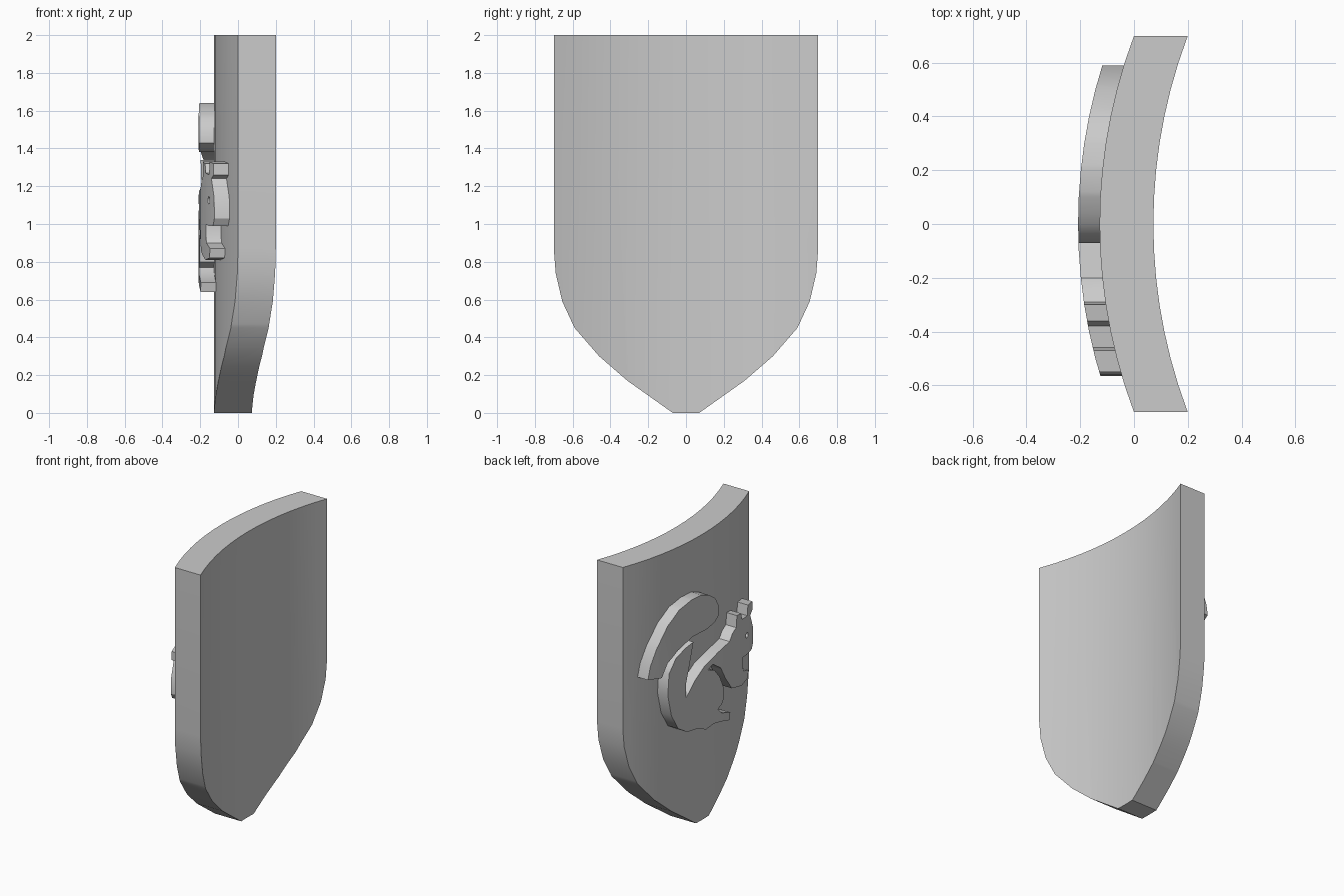
import bpy, bmesh, math
from mathutils import Vector

HALF_WIDTH, BULGE, STEP = 0.70, 0.128, 0.10
RADIUS = (HALF_WIDTH ** 2 + BULGE ** 2) / (2 * BULGE)

cube = bpy.data.objects.get("Cube")
if cube:
    bpy.data.objects.remove(cube, do_unlink=True)

grey = bpy.data.materials.new("plain grey")
grey.use_nodes = True
grey.diffuse_color = (0.6, 0.6, 0.6, 1)
grey.node_tree.nodes["Principled BSDF"].inputs["Base Color"].default_value = grey.diffuse_color


def arc(y):
    """Depth of the bowed shield face at y."""
    return RADIUS - BULGE - math.sqrt(RADIUS ** 2 - y ** 2)


def bowed(y):
    """The same arc, made of straight strips."""
    low = math.floor(y / STEP + 1e-4) * STEP
    t = (y - low) / STEP
    return arc(low) * (1 - t) + arc(low + STEP) * t


def bent_plate(name, outline, outer, inner):
    """Cut a flat outline into strips, bend it and give it thickness along x."""
    bm = bmesh.new()
    bm.faces.new([bm.verts.new((0, y / 100, z / 100)) for y, z in outline])
    for i in range(-6, 7):
        bmesh.ops.bisect_plane(bm, geom=bm.verts[:] + bm.edges[:] + bm.faces[:],
                               plane_co=(0, i * STEP, 0), plane_no=(0, 1, 0))
    for v in bm.verts:
        v.co.x = bowed(v.co.y) + outer
    result = bmesh.ops.extrude_face_region(bm, geom=bm.faces[:], use_keep_orig=True)
    moved = [g for g in result["geom"] if isinstance(g, bmesh.types.BMVert)]
    bmesh.ops.translate(bm, verts=moved, vec=Vector((inner - outer, 0, 0)))
    bmesh.ops.recalc_face_normals(bm, faces=bm.faces[:])
    mesh = bpy.data.meshes.new(name)
    bm.to_mesh(mesh)
    bm.free()
    mesh.materials.append(grey)
    obj = bpy.data.objects.new(name, mesh)
    bpy.context.collection.objects.link(obj)
    return obj


def smooth(obj):
    bpy.ops.object.select_all(action='DESELECT')
    obj.select_set(True)
    bpy.context.view_layer.objects.active = obj
    bpy.ops.object.shade_smooth_by_angle(angle=math.radians(30))


# Shield: one half of the outline, mirrored (hundredths of a unit)
half = [(70, 200), (70, 87), (69, 74), (65.5, 59), (59, 45), (46, 30), (31, 17), (7, 0)]
shield = bent_plate("shield", half + [(-y, z) for y, z in reversed(half)], 0, 0.2)
smooth(shield)

# Upper curl of the tail
tail = [(59, 120), (57, 129), (52, 140), (43, 153), (33, 161), (22, 164), (12, 164),
        (4, 161), (-3, 156), (-7, 149), (-7, 143), (-3, 140), (6, 138), (21, 138),
        (34, 133), (43, 127), (48, 118)]
tail_curl = bent_plate("tail_curl", tail, -0.08, 0.01)
smooth(tail_curl)

# Squirrel: tail base, haunch and foot, then arm, head, ears and back
haunch = [(20, 134), (28, 132), (36, 128), (42, 119), (43, 104), (40, 89), (34, 78),
          (26, 73), (17, 72), (7, 68), (-1, 69), (-10, 67), (-20, 64), (-21, 69),
          (-10, 73), (-6, 77), (-12, 80), (-13, 89), (-8, 99), (-2, 106), (5, 109)]
arm = [(0, 111), (-9, 105), (-15, 95), (-23, 85), (-37, 81), (-47, 82), (-48, 87),
       (-40, 90), (-38, 95), (-38, 100), (-45, 99)]
head = [(-54, 99), (-56.5, 103), (-56, 114), (-51, 124), (-55, 126), (-55, 132),
        (-47, 133), (-46, 126), (-38, 127), (-36, 132), (-30, 133), (-29, 125), (-24, 123)]
back = [(-20, 119), (-6, 117), (9, 113), (19, 106), (27, 97), (27, 107), (24, 118)]
squirrel = bent_plate("squirrel", haunch + arm + head + back, -0.08, 0.01)

# Eye: a small round hole
bpy.ops.mesh.primitive_cylinder_add(vertices=12, radius=0.02, depth=0.4,
                                    location=(-0.15, -0.455, 1.125),
                                    rotation=(0, math.pi / 2, 0))
eye_cutter = bpy.context.object
eye_cutter.name = "eye_cutter"
hole = squirrel.modifiers.new("eye", 'BOOLEAN')
hole.operation, hole.solver, hole.object = 'DIFFERENCE', 'EXACT', eye_cutter
bpy.context.view_layer.objects.active = squirrel
bpy.ops.object.modifier_apply(modifier=hole.name)
bpy.data.objects.remove(eye_cutter, do_unlink=True)
smooth(squirrel)
